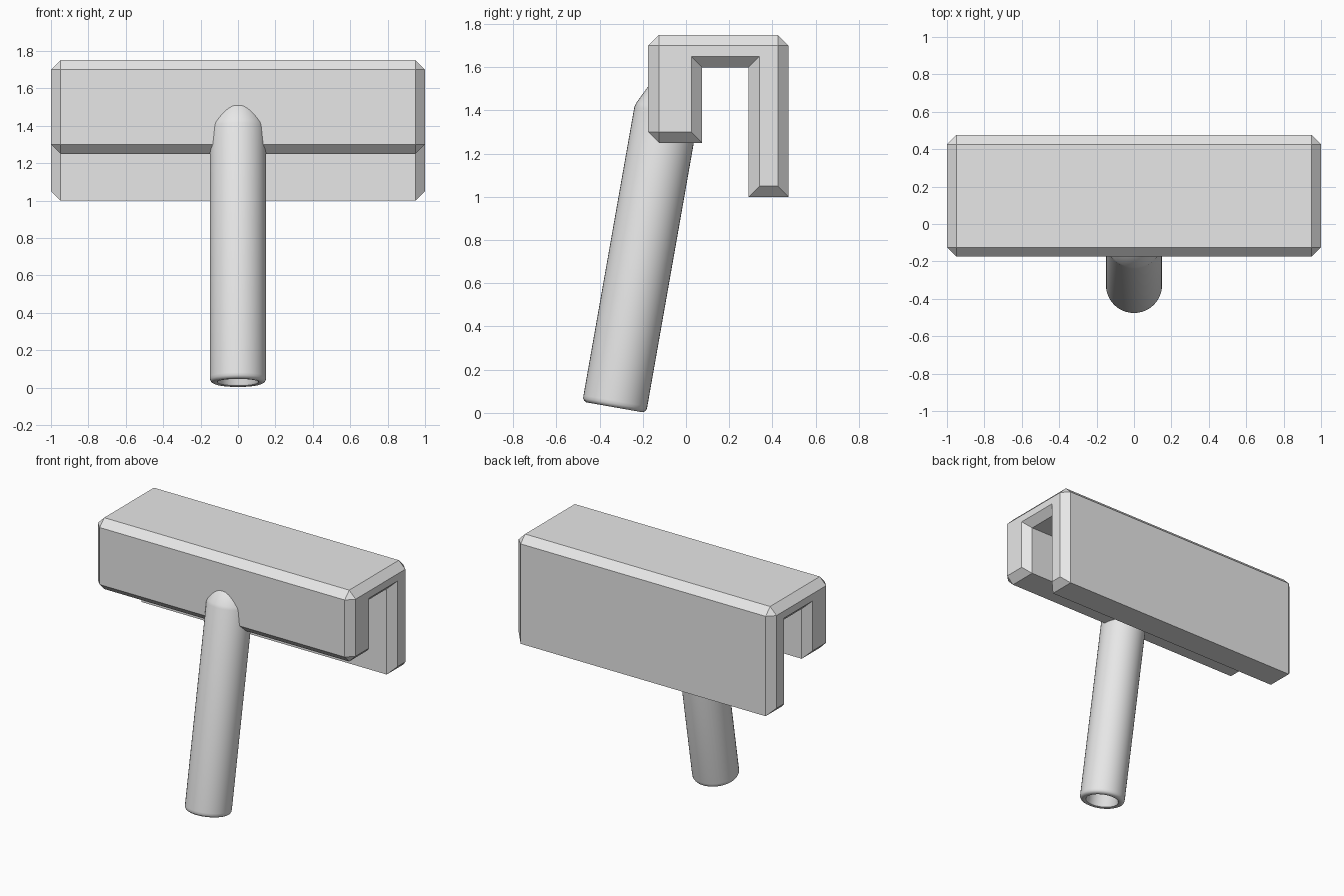
import bpy
import bmesh
from math import radians
from mathutils import Matrix, Vector

default = bpy.data.objects.get("Cube")
if default:
    bpy.data.objects.remove(default, do_unlink=True)

grey = bpy.data.materials.new("light grey")
grey.use_nodes = True
grey.diffuse_color = (0.8, 0.8, 0.8, 1)
grey.node_tree.nodes["Principled BSDF"].inputs["Base Color"].default_value = (0.8, 0.8, 0.8, 1)


def make_object(name, bm):
    bmesh.ops.recalc_face_normals(bm, faces=bm.faces[:])
    mesh = bpy.data.meshes.new(name)
    bm.to_mesh(mesh)
    bm.free()
    mesh.materials.append(grey)
    obj = bpy.data.objects.new(name, mesh)
    bpy.context.collection.objects.link(obj)
    return obj


# Hooked head: channel section (y, z) swept along x
FRONT, BACK, TOP, LOW = -0.175, 0.475, 1.75, 1.25
section = [(FRONT, LOW), (0.075, LOW), (0.075, 1.6), (0.29, 1.6),
           (0.29, 1.0), (BACK, 1.0), (BACK, TOP), (FRONT, TOP)]
bm = bmesh.new()
cap = bm.faces.new([bm.verts.new((-1, y, z)) for y, z in section])
swept = bmesh.ops.extrude_face_region(bm, geom=[cap], use_keep_orig=True)
bmesh.ops.translate(bm, vec=(2, 0, 0),
                    verts=[g for g in swept["geom"] if isinstance(g, bmesh.types.BMVert)])
bmesh.ops.recalc_face_normals(bm, faces=bm.faces[:])


# Chamfer both end outlines, the two top edges and the lower front edge
def is_chamfered(edge):
    a, b = (v.co for v in edge.verts)
    if abs(a.x - b.x) < 0.01:
        return True
    return a.z > TOP - 0.01 or (a.y < FRONT + 0.01 and a.z < LOW + 0.01)


bmesh.ops.bevel(bm, geom=[e for e in bm.edges if is_chamfered(e)], offset=0.05,
                offset_type='OFFSET', segments=1, affect='EDGES', clamp_overlap=False)
make_object("hooked_head", bm)

# Leaning hollow handle: (radius, height) profile turned about its own axis
profile = [(0, 1.3), (0.105, 1.3), (0.105, 0.012), (0.11, 0.003), (0.118, 0),
           (0.132, 0), (0.143, 0.006), (0.149, 0.016), (0.15, 0.03),
           (0.15, 1.385), (0.145, 1.405), (0.106, 1.485), (0.095, 1.495), (0, 1.495)]
bm = bmesh.new()
points = [bm.verts.new((r, 0, h)) for r, h in profile]
edges = [bm.edges.new(pair) for pair in zip(points, points[1:])]
bmesh.ops.spin(bm, geom=points + edges, cent=(0, 0, 0), axis=(0, 0, 1),
               angle=radians(360), steps=40)
bmesh.ops.remove_doubles(bm, verts=bm.verts[:], dist=0.0005)
lean = Matrix.Translation(Vector((0, -0.332, 0.026))) @ Matrix.Rotation(radians(-10), 4, 'X')
bmesh.ops.transform(bm, matrix=lean, verts=bm.verts[:])
handle = make_object("handle", bm)

bpy.ops.object.select_all(action='DESELECT')
handle.select_set(True)
bpy.context.view_layer.objects.active = handle
bpy.ops.object.shade_smooth_by_angle(angle=radians(40))
